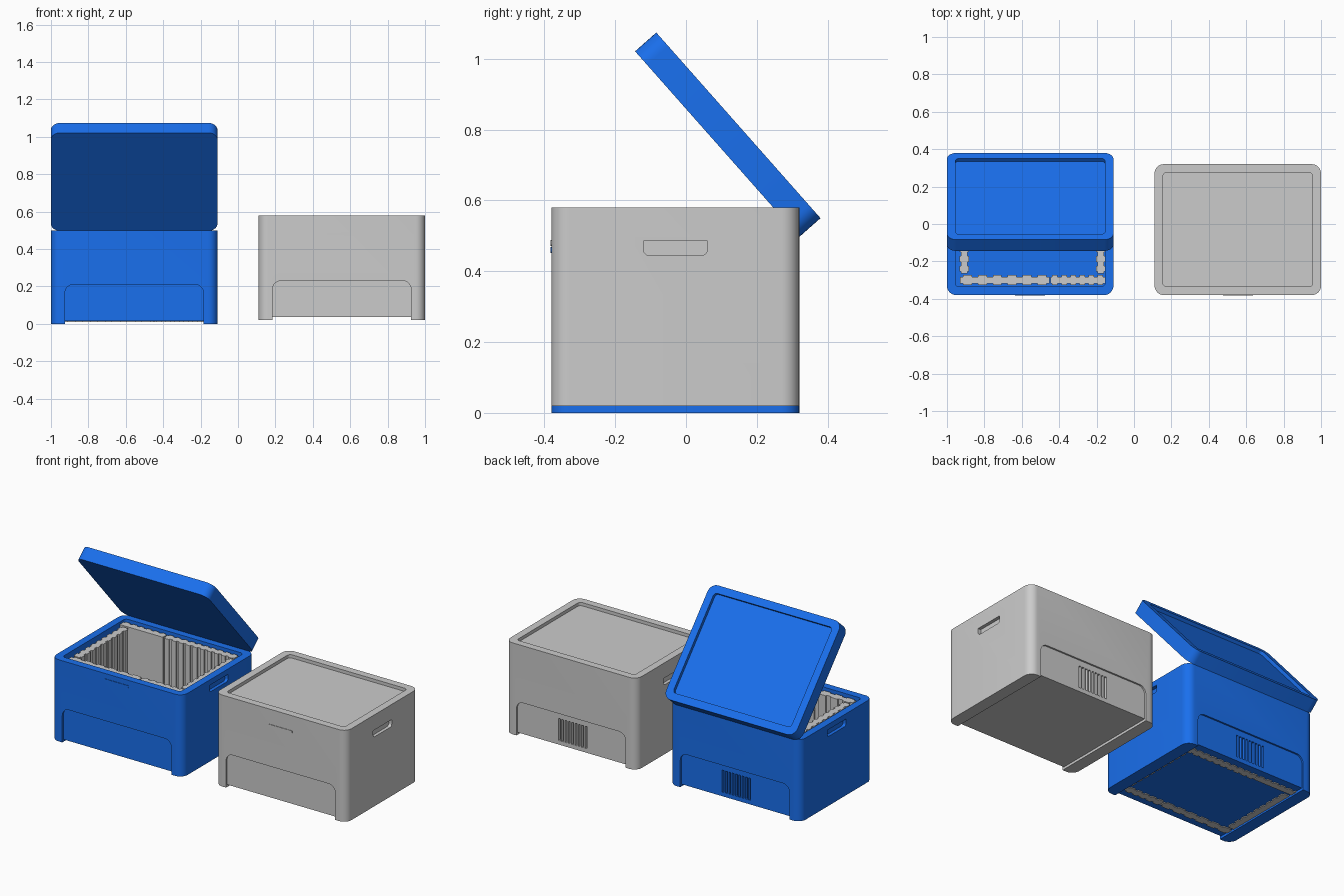
import bpy, bmesh, math

if "Cube" in bpy.data.objects:
    bpy.data.objects.remove(bpy.data.objects["Cube"])

W, D, H, LID = 0.89, 0.70, 0.50, 0.08
CY = -0.03

blue = bpy.data.materials.new("blue_plastic")
blue.diffuse_color = (0.01, 0.16, 0.85, 1)
blue.use_nodes = True
blue.node_tree.nodes["Principled BSDF"].inputs["Base Color"].default_value = blue.diffuse_color


def round_rect(x0, y0, x1, y1, r, r_top=None, seg=8):
    # counter-clockwise outline; r = lower corners, r_top = upper corners
    rt = r if r_top is None else r_top
    pts = []
    for cx, cy, rad, a0 in ((x1, y0, r, -90), (x1, y1, rt, 0), (x0, y1, rt, 90), (x0, y0, r, 180)):
        sx, sy = (-1 if cx == x1 else 1), (-1 if cy == y1 else 1)
        if rad == 0:
            pts.append((cx, cy))
            continue
        for i in range(seg + 1):
            a = math.radians(a0 + 90 * i / seg)
            pts.append((cx + sx * rad + rad * math.cos(a), cy + sy * rad + rad * math.sin(a)))
    return pts


def prism(name, pts, axis, lo, hi, mat=None):
    put = {"x": lambda a, b, h: (h, a, b), "y": lambda a, b, h: (a, h, b), "z": lambda a, b, h: (a, b, h)}[axis]
    bm = bmesh.new()
    low = [bm.verts.new(put(a, b, lo)) for a, b in pts]
    top = [bm.verts.new(put(a, b, hi)) for a, b in pts]
    bm.faces.new(low)
    bm.faces.new(top)
    n = len(pts)
    for i in range(n):
        j = (i + 1) % n
        bm.faces.new((low[i], low[j], top[j], top[i]))
    bmesh.ops.recalc_face_normals(bm, faces=bm.faces)
    me = bpy.data.meshes.new(name)
    bm.to_mesh(me)
    bm.free()
    ob = bpy.data.objects.new(name, me)
    bpy.context.collection.objects.link(ob)
    if mat:
        me.materials.append(mat)
    return ob


def select(ob):
    bpy.ops.object.select_all(action="DESELECT")
    ob.select_set(True)
    bpy.context.view_layer.objects.active = ob


def cut(ob, cutters):
    for c in cutters:
        c.hide_render = True
        m = ob.modifiers.new("cut", "BOOLEAN")
        m.operation, m.solver, m.object = "DIFFERENCE", "EXACT", c
        select(ob)
        bpy.ops.object.modifier_apply(modifier=m.name)
        bpy.data.objects.remove(c)


def smooth(ob):
    select(ob)
    bpy.ops.object.shade_smooth_by_angle(angle=math.radians(30))


def crate(name, cx, z0, height, mat, is_open):
    x0, x1, y0, y1 = cx - W / 2, cx + W / 2, CY - D / 2, CY + D / 2
    body = prism(name + "_body", round_rect(x0, y0, x1, y1, 0.05), "z", z0, z0 + height, mat)
    cuts = []
    # top: open cavity or shallow lid recess
    floor = z0 + (0.03 if is_open else height - 0.02)
    cuts.append(prism("cavity", round_rect(x0 + .045, y0 + .045, x1 - .045, y1 - .045, 0.02), "z", floor, z0 + 1))
    # shallow arch panels front and back
    arch = round_rect(x0 + .075, z0 - .1, x1 - .075, z0 + .21, 0, 0.045)
    cuts.append(prism("front_panel", arch, "y", y0 - .1, y0 + .01))
    cuts.append(prism("back_panel", arch, "y", y1 - .01, y1 + .1))
    # raised floor between the side skids
    skid = round_rect(x0 + .075, z0 - .1, x1 - .075, z0 + .015, 0)
    cuts.append(prism("under", skid, "y", y0 - .2, y1 + .2))
    # side handles
    grip = round_rect(CY - .09, z0 + .425, CY + .09, z0 + .467, 0.016, 0.003)
    cuts.append(prism("grip_l", grip, "x", x0 - .1, x0 + .02))
    cuts.append(prism("grip_r", grip, "x", x1 - .02, x1 + .1))
    # vent slits at the back
    for i in range(9):
        sx = cx - .1 + i * .0225
        cuts.append(prism("slit", round_rect(sx, z0 + .04, sx + .013, z0 + .175, 0), "y", y1 - .03, y1 + .1))
    cut(body, cuts)
    smooth(body)
    # thin latch lip on the front
    lip = prism(name + "_latch_lip", round_rect(cx - .08, z0 + .452, cx + .08, z0 + .468, 0.007, 0.002),
                "y", y0 - .003, y0 + .005, mat)
    smooth(lip)


crate("open_crate", -0.555, 0, H, blue, True)
crate("closed_crate", 0.555, 0.02, H + 0.06, None, False)

# tilted lid of the open crate, origin on the hinge line
lid = prism("open_lid", round_rect(-W / 2, -D, W / 2, 0, 0.05), "z", 0, LID, blue)
cut(lid, [prism("lid_recess", round_rect(-W / 2 + .045, -D + .045, W / 2 - .045, -.045, 0.02), "z", LID - .02, 1)])
smooth(lid)
lid.location = (-0.555, 0.32, 0.497)
lid.rotation_euler = (math.radians(-48.5), 0, 0)


def ribbed(name, a0, a1, c, pitch, along_x, inner=0):
    # toothed strip profile: wide ribs separated by narrow gaps; inner = side left flat
    n = max(2, round((a1 - a0) / pitch))
    step = (a1 - a0) / n
    line = []
    for i in range(n):
        s = a0 + i * step
        line += [(s, .017), (s + .2 * step, .017), (s + .2 * step, .026), (s + .8 * step, .026), (s + .8 * step, .017)]
    line.append((a1, .017))
    lower = [(a, c - (.02 if inner < 0 else w)) for a, w in line]
    if inner < 0:
        lower = [lower[0], lower[-1]]
    pts = lower + [(a, c + w) for a, w in reversed(line)]
    if not along_x:
        pts = [(b, a) for a, b in pts]
    prism(name, pts, "z", 0.01, 0.485)


# cooling liner panels around the cavity
ribbed("liner_front_wide", -0.93, -0.453, -0.30, 0.085, True)
ribbed("liner_front_narrow", -0.447, -0.155, -0.30, 0.05, True)
ribbed("liner_back_plain", -0.955, -0.663, 0.24, 0.05, True, -1)
ribbed("liner_back_ribbed", -0.657, -0.18, 0.24, 0.05, True)
ribbed("liner_left", -0.265, 0.205, -0.907, 0.05, False)
ribbed("liner_right", -0.265, 0.205, -0.178, 0.05, False)
